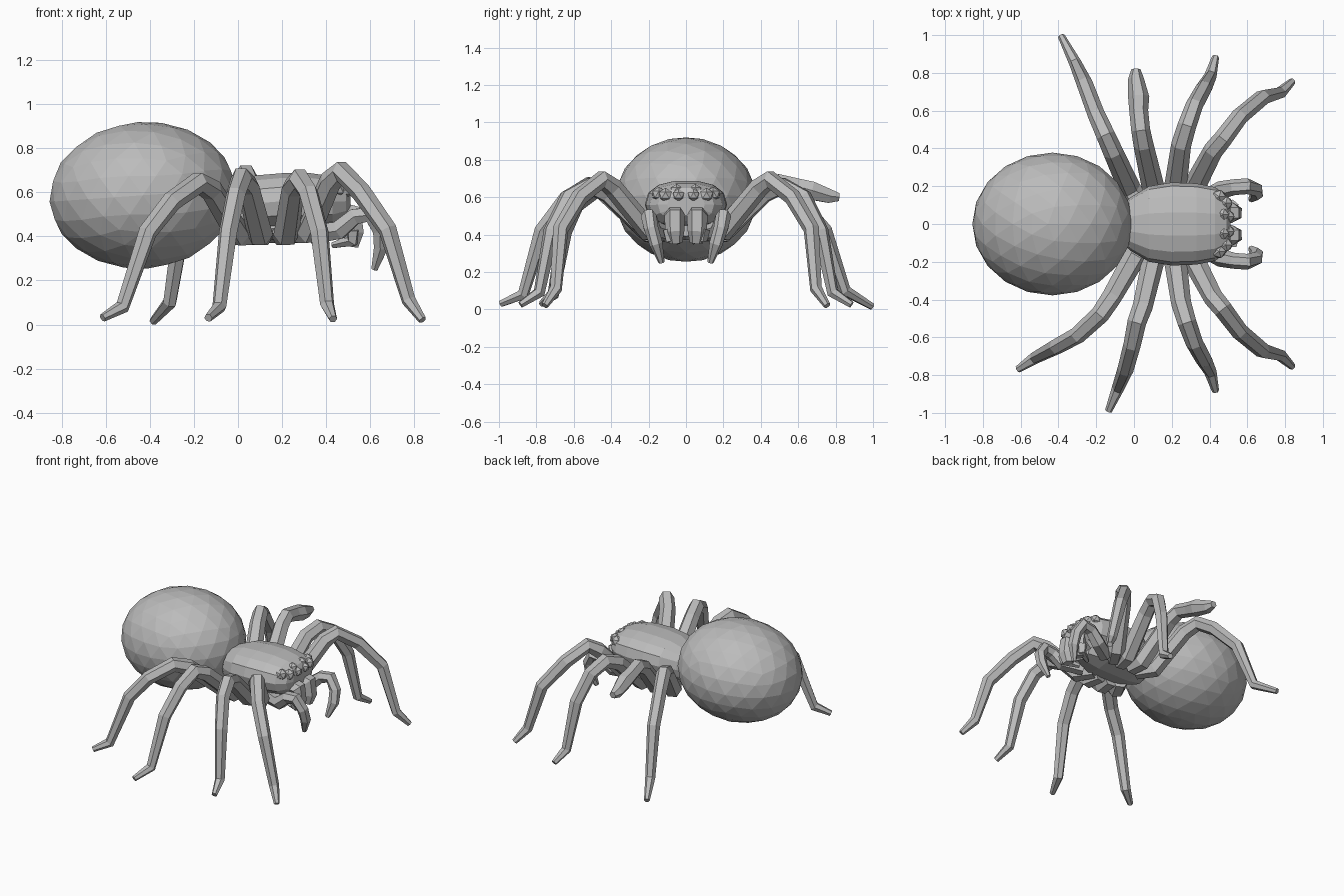
import bpy, bmesh, math
from mathutils import Vector, Matrix

old = bpy.data.objects.get("Cube")
if old:
    bpy.data.objects.remove(old)

grey = bpy.data.materials.new("plain grey")
grey.use_nodes = True
colour = (0.5, 0.5, 0.5, 1)
grey.diffuse_color = colour
grey.node_tree.nodes["Principled BSDF"].inputs["Base Color"].default_value = colour


def finish(name, bm):
    bmesh.ops.recalc_face_normals(bm, faces=bm.faces)
    mesh = bpy.data.meshes.new(name)
    bm.to_mesh(mesh)
    bm.free()
    mesh.materials.append(grey)
    obj = bpy.data.objects.new(name, mesh)
    bpy.context.collection.objects.link(obj)
    return obj


def bridge(bm, rings):
    """Skin a list of vertex rings and close both ends."""
    n = len(rings[0])
    for a, b in zip(rings, rings[1:]):
        for i in range(n):
            j = (i + 1) % n
            bm.faces.new((a[i], a[j], b[j], b[i]))
    bm.faces.new(rings[0])
    bm.faces.new(rings[-1])


def limb(name, points, radii, sides=6):
    """Faceted tapering tube through the joints."""
    bm = bmesh.new()
    pts = [Vector(p) for p in points]
    outward = pts[-1] - pts[0]
    side = Vector((-outward.y, outward.x, 0)).normalized()
    rings = []
    for k, p in enumerate(pts):
        into = pts[max(k, 1)] - pts[max(k, 1) - 1]
        out = pts[min(k + 1, len(pts) - 1)] - pts[min(k, len(pts) - 2)]
        d = (into.normalized() + out.normalized()).normalized()
        u = (side - d * side.dot(d)).normalized()
        v = d.cross(u)
        ring = []
        for i in range(sides):
            t = math.tau * i / sides
            ring.append(bm.verts.new(p + radii[k] * (u * math.cos(t) + v * math.sin(t))))
        rings.append(ring)
    bridge(bm, rings)
    return finish(name, bm)


def ball(name, centre, size, tilt=0, detail=2):
    bm = bmesh.new()
    m = Matrix.Translation(centre) @ Matrix.Rotation(tilt, 4, 'Y') @ Matrix.Diagonal((*size, 1))
    bmesh.ops.create_icosphere(bm, subdivisions=detail, radius=1, matrix=m)
    return finish(name, bm)


def shell(name, sections, sides=14):
    """Loft along x from (x, half width, bottom, top) sections."""
    bm = bmesh.new()
    rings = []
    for x, w, low, high in sections:
        mid, half = (low + high) / 2, (high - low) / 2
        ring = []
        for i in range(sides):
            t = math.tau * i / sides
            c, s = math.cos(t), math.sin(t)
            y = w * math.copysign(abs(c) ** 0.85, c)
            z = mid + half * math.copysign(abs(s) ** 0.85, s)
            ring.append(bm.verts.new((x, y, z)))
        rings.append(ring)
    bridge(bm, rings)
    return finish(name, bm)


# Body
ball("abdomen", (-0.432, 0, 0.587), (0.425, 0.378, 0.333), math.radians(-4), 3)
shell("carapace", [(-0.06, 0.1, 0.44, 0.58), (-0.02, 0.14, 0.42, 0.64),
                   (0.08, 0.2, 0.42, 0.68), (0.2, 0.22, 0.43, 0.69),
                   (0.33, 0.215, 0.43, 0.69), (0.43, 0.195, 0.44, 0.675),
                   (0.49, 0.15, 0.47, 0.65), (0.51, 0.1, 0.5, 0.62)])
shell("underside", [(-0.05, 0.06, 0.39, 0.46), (0.05, 0.13, 0.37, 0.5),
                    (0.3, 0.14, 0.37, 0.5), (0.44, 0.08, 0.39, 0.52)], 8)

# Eyes, jaws, fangs and feelers, repeated on both sides
for side, s in (("front", -1), ("back", 1)):
    for i, (x, y, z, r) in enumerate([(0.5, 0.04, 0.61, 0.035), (0.485, 0.11, 0.61, 0.04),
                                      (0.45, 0.145, 0.615, 0.04), (0.47, 0.05, 0.635, 0.036)]):
        ball(f"{side}_eye_{i + 1}", (x, s * y, z), (r, r, r), 0, 1)
    limb(side + "_jaw", [(0.41, s * 0.06, 0.47), (0.46, s * 0.06, 0.51),
                         (0.52, s * 0.06, 0.5), (0.525, s * 0.06, 0.42),
                         (0.515, s * 0.055, 0.355)],
         [0.055, 0.062, 0.055, 0.052, 0.035])
    limb(side + "_fang", [(0.52, s * 0.095, 0.43), (0.52, s * 0.085, 0.38),
                          (0.43, s * 0.04, 0.36)], [0.035, 0.032, 0.014], 5)
    limb(side + "_feeler", [(0.34, s * 0.11, 0.41), (0.46, s * 0.18, 0.43),
                            (0.53, s * 0.195, 0.49), (0.6, s * 0.2, 0.5),
                            (0.645, s * 0.185, 0.43), (0.65, s * 0.16, 0.35),
                            (0.62, s * 0.13, 0.25)],
         [0.05, 0.048, 0.042, 0.042, 0.038, 0.036, 0.016])

# Legs: hip, thigh, knee, shin, ankle, toe
thick = [0.055, 0.06, 0.053, 0.05, 0.046, 0.043, 0.033, 0.019]
head_legs = {
    "leg_1": [(0.26, 0.1, 0.42), (0.32, 0.2, 0.42), (0.42, 0.39, 0.65), (0.47, 0.45, 0.695),
              (0.56, 0.57, 0.6), (0.68, 0.67, 0.43), (0.775, 0.695, 0.11), (0.838, 0.755, 0.02)],
    "leg_2": [(0.2, 0.1, 0.41), (0.22, 0.2, 0.41), (0.25, 0.42, 0.62), (0.28, 0.52, 0.66),
              (0.32, 0.63, 0.6), (0.37, 0.72, 0.42), (0.405, 0.785, 0.09), (0.432, 0.885, 0.025)],
}
for side, s in (("front", -1), ("back", 1)):
    for name, path in head_legs.items():
        limb(f"{side}_{name}", [(x, s * y, z) for x, y, z in path], thick)

limb("front_leg_3", [(0.11, -0.1, 0.41), (0.1, -0.2, 0.41), (0.045, -0.44, 0.63),
                     (0.015, -0.52, 0.665), (-0.01, -0.64, 0.59), (-0.045, -0.77, 0.42),
                     (-0.085, -0.87, 0.08), (-0.135, -0.99, 0.03)], thick)
limb("front_leg_4", [(0.05, -0.08, 0.41), (0.0, -0.18, 0.41), (-0.12, -0.39, 0.61),
                     (-0.18, -0.48, 0.645), (-0.3, -0.59, 0.56), (-0.41, -0.65, 0.42),
                     (-0.525, -0.71, 0.08), (-0.615, -0.77, 0.03)], thick)
limb("back_leg_3", [(0.11, 0.1, 0.41), (0.1, 0.2, 0.41), (0.05, 0.42, 0.64),
                    (0.035, 0.5, 0.68), (0.025, 0.6, 0.655), (0.025, 0.67, 0.635),
                    (0.01, 0.77, 0.605), (0.01, 0.82, 0.6)],
     thick[:4] + [0.05, 0.056, 0.042, 0.024])
limb("back_leg_4", [(0.05, 0.08, 0.41), (-0.02, 0.18, 0.41), (-0.11, 0.38, 0.63),
                    (-0.15, 0.47, 0.67), (-0.2, 0.58, 0.6), (-0.26, 0.74, 0.42),
                    (-0.31, 0.85, 0.1), (-0.385, 0.995, 0.015)], thick)
